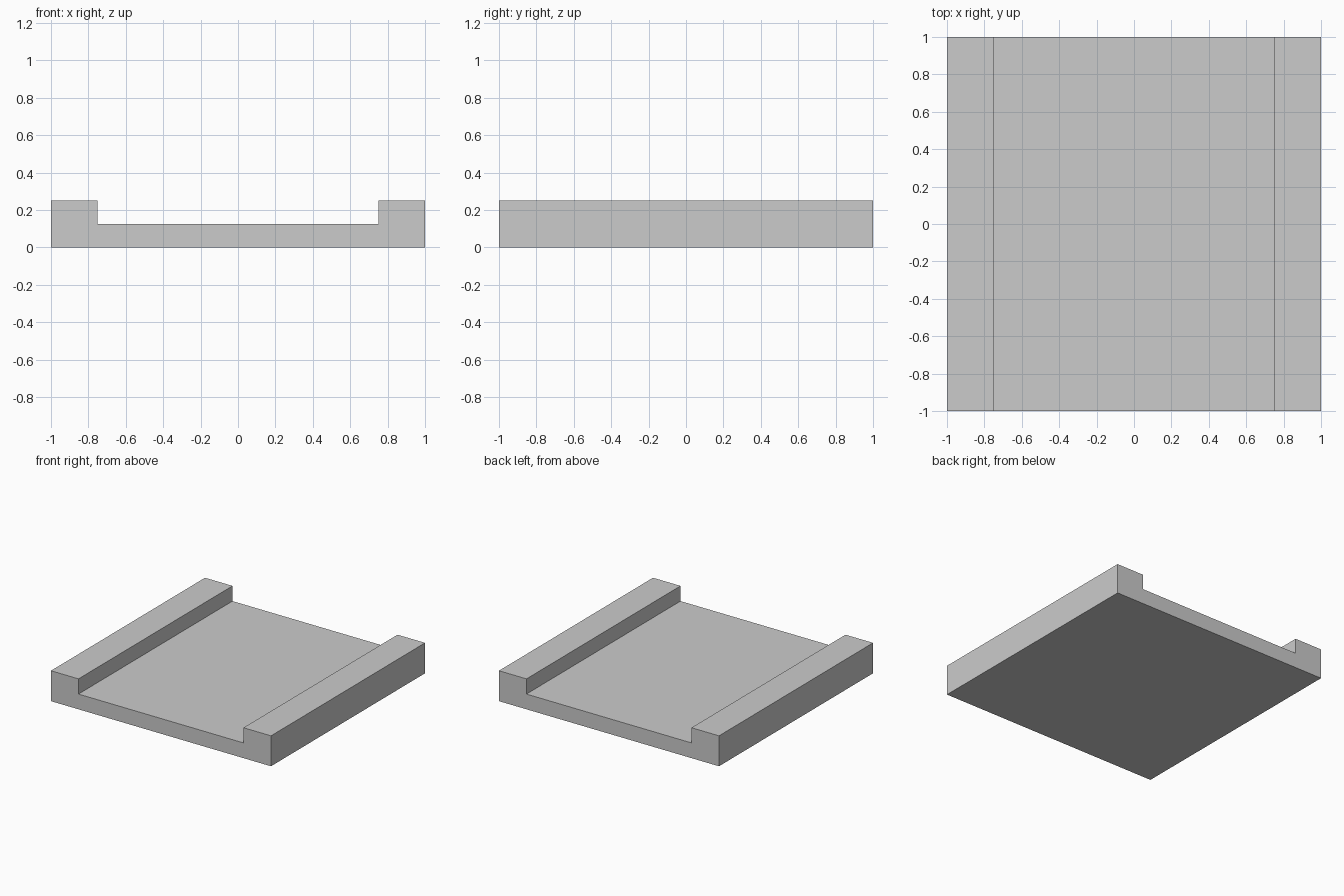
import bpy
import bmesh

if "Cube" in bpy.data.objects:
    bpy.data.objects.remove(bpy.data.objects["Cube"])

# Cross-section of the channel slab in x and z: thin floor with a raised rail on each side
half = [(1.0, 0.0), (1.0, 0.25), (0.75, 0.25), (0.75, 0.125)]
profile = half + [(-x, z) for x, z in reversed(half)]

# Channel slab: profile extruded from front to back
bm = bmesh.new()
face = bm.faces.new([bm.verts.new((x, -1.0, z)) for x, z in profile])
extruded = bmesh.ops.extrude_face_region(bm, geom=[face], use_keep_orig=True)
moved = [v for v in extruded["geom"] if isinstance(v, bmesh.types.BMVert)]
bmesh.ops.translate(bm, verts=moved, vec=(0, 2.0, 0))
bmesh.ops.recalc_face_normals(bm, faces=bm.faces)

mesh = bpy.data.meshes.new("channel_slab")
bm.to_mesh(mesh)
bm.free()
slab = bpy.data.objects.new("channel_slab", mesh)
bpy.context.collection.objects.link(slab)
